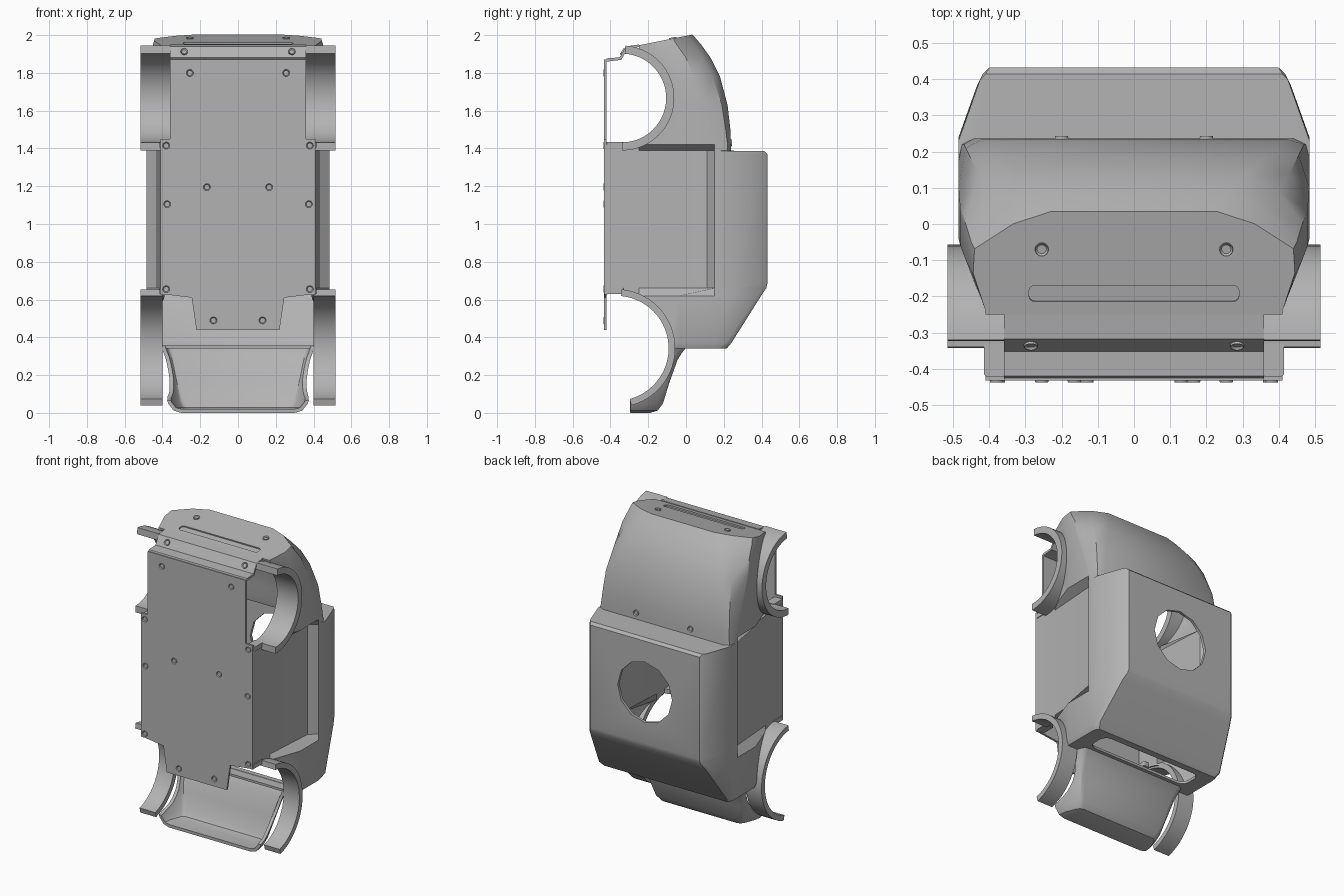
import bpy, bmesh, math
from mathutils import Vector, Matrix

if "Cube" in bpy.data.objects:
    bpy.data.objects.remove(bpy.data.objects["Cube"], do_unlink=True)

grey = bpy.data.materials.new("body_grey")
grey.use_nodes = True
grey.diffuse_color = (0.45, 0.45, 0.45, 1)
grey.node_tree.nodes["Principled BSDF"].inputs["Base Color"].default_value = (0.45, 0.45, 0.45, 1)


def finish(bm, name, normals=True):
    if normals:
        bmesh.ops.recalc_face_normals(bm, faces=bm.faces)
    mesh = bpy.data.meshes.new(name)
    bm.to_mesh(mesh)
    bm.free()
    mesh.materials.append(grey)
    ob = bpy.data.objects.new(name, mesh)
    bpy.context.collection.objects.link(ob)
    return ob


def bake(ob):
    deps = bpy.context.evaluated_depsgraph_get()
    mesh = bpy.data.meshes.new_from_object(ob.evaluated_get(deps))
    ob.modifiers.clear()
    ob.data = mesh


def smooth(ob, angle=32):
    bpy.ops.object.select_all(action="DESELECT")
    ob.select_set(True)
    bpy.context.view_layer.objects.active = ob
    bpy.ops.object.shade_smooth_by_angle(angle=math.radians(angle))


def cut(ob, cutter):
    mod = ob.modifiers.new("cut", "BOOLEAN")
    mod.operation, mod.solver, mod.object = "DIFFERENCE", "EXACT", cutter
    bpy.context.view_layer.update()
    bake(ob)
    bpy.data.objects.remove(cutter, do_unlink=True)


def loft(rings):
    """Closed solid through (z, right-hand points) sections, mirrored in x."""
    bm = bmesh.new()
    loops = []
    for z, half in rings:
        pts = half + [(-x, y) for x, y in reversed(half)]
        loops.append([bm.verts.new((x, y, z)) for x, y in pts])
    for a, b in zip(loops, loops[1:]):
        for i in range(len(a)):
            j = (i + 1) % len(a)
            bm.faces.new((a[i], a[j], b[j], b[i]))
    bm.faces.new(loops[0])
    bm.faces.new(loops[-1])
    bmesh.ops.recalc_face_normals(bm, faces=bm.faces)
    return bm


def shell(bm, name, opened):
    """Remove the faces chosen by the rule and give the rest thickness."""
    bm.normal_update()
    bmesh.ops.delete(bm, geom=[f for f in bm.faces if opened(f)], context="FACES")
    ob = finish(bm, name, False)
    mod = ob.modifiers.new("wall", "SOLIDIFY")
    mod.thickness, mod.offset = 0.02, -1
    bpy.context.view_layer.update()
    bake(ob)
    return ob


def rod(name, radius, depth, centre, axis, sides=48):
    bm = bmesh.new()
    rot = Vector((0, 0, 1)).rotation_difference(Vector(axis)).to_matrix().to_4x4()
    bmesh.ops.create_cone(bm, cap_ends=True, segments=sides, radius1=radius, radius2=radius,
                          depth=depth, matrix=Matrix.Translation(centre) @ rot)
    return finish(bm, name)


def round_slot(name, size, centre, radius, tilt=0):
    """Box with rounded corners in plan."""
    bm = bmesh.new()
    bmesh.ops.create_cube(bm, size=1)
    bmesh.ops.scale(bm, vec=size, verts=bm.verts)
    upright = [e for e in bm.edges if abs(e.verts[0].co.z - e.verts[1].co.z) > 0.001]
    bmesh.ops.bevel(bm, geom=upright, offset=radius, segments=4, affect="EDGES", profile=0.5)
    bmesh.ops.transform(bm, verts=bm.verts,
                        matrix=Matrix.Translation(centre) @ Matrix.Rotation(tilt, 4, "X"))
    return finish(bm, name)


def prism(name, pts, place, shift):
    """Extrude an outline; place maps outline points into space."""
    bm = bmesh.new()
    face = bm.faces.new([bm.verts.new(place(*p)) for p in pts])
    ext = bmesh.ops.extrude_face_region(bm, geom=[face])
    bmesh.ops.translate(bm, vec=shift, verts=[v for v in ext["geom"] if isinstance(v, bmesh.types.BMVert)])
    return finish(bm, name)


# wheel centres (y, z)
UP, LOW = (-0.34, 1.667), (-0.37, 0.342)

# Main body: z, base y, side x, side y, width, shoulder y, corner x, corner y, roof x, roof y
rows = [
    (.34, -.43, .47, -.04, .47, .17, .465, .20, .45, .215),
    (.37, -.43, .485, -.04, .485, .21, .48, .23, .47, .24),
    (.62, -.43, .485, -.04, .485, .24, .435, .38, .42, .398),
    (.66, -.43, .435, .11, .485, .24, .418, .415, .405, .425),
    (.69, -.43, .435, .11, .485, .24, .418, .415, .40, .432),
    (1.37, -.43, .435, .11, .485, .24, .418, .415, .40, .432),
    (1.386, -.43, .435, .11, .485, .23, .425, .40, .41, .415),
    (1.388, -.43, .435, .11, .485, .18, .475, .22, .44, .237),
    (1.42, -.43, .485, -.04, .485, .17, .47, .22, .43, .237),
    (1.5, -.25, .485, -.04, .485, .14, .465, .21, .42, .235),
    (1.63, -.25, .485, -.04, .485, .10, .455, .19, .40, .22),
    (1.78, -.25, .48, -.06, .48, .04, .43, .14, .35, .18),
    (1.88, -.25, .465, -.1, .465, 0, .40, .09, .30, .13),
    (1.95, -.25, .45, -.13, .45, -.05, .36, .04, .26, .08),
    (2.02, -.25, .43, -.15, .43, -.09, .32, -.02, .22, .02),
]
rings = [(z, [(.41, b), (.41, max(-.25, b + .01)), (sx, sy), (w, min(.15, ys - .01)),
              (w, ys), (cx, cy), (tx, t)])
         for z, b, sx, sy, w, ys, cx, cy, tx, t in rows]
bm = loft(rings)
res = bmesh.ops.bisect_plane(bm, geom=bm.verts[:] + bm.edges[:] + bm.faces[:], clear_outer=True,
                             plane_co=(0, .02, 2), plane_no=(0, -.2, 1))
bmesh.ops.holes_fill(bm, edges=[e for e in bm.edges if e.is_boundary], sides=0)
bmesh.ops.recalc_face_normals(bm, faces=bm.faces)
body = shell(bm, "body_shell", lambda f: f.normal.y < -.3 and f.calc_center_median().y < -.2
             and abs(f.calc_center_median().x) < .01)
cut(body, rod("cutter", .26, 1.4, (0, *UP), (1, 0, 0)))
cut(body, rod("cutter", .29, 1.4, (0, *LOW), (1, 0, 0)))
cut(body, rod("cutter", .2, .3, (0, .45, 1.03), (0, 1, 0), 12))
cut(body, round_slot("cutter", (.74, .15, .12), (0, .095, .34), .05))
tilt = math.atan(.2)
cut(body, round_slot("cutter", (.58, .045, .016), (0, -.192, 1.957), .015, tilt))
smooth(body)

# Tail pan: z, top half width, base half width, height
tail_rows = [(0, .26, .30, -.19), (.012, .29, .34, -.15), (.05, .31, .37, -.122),
             (.16, .335, .40, -.088), (.28, .36, .43, -.045), (.32, .37, .44, -.02), (.345, .375, .45, 0)]
rings = [(z, [(wb, -.295), (wb - .005, -.25), (wt + .015, t - .025), (wt, t - .006), (wt - .02, t)])
         for z, wt, wb, t in tail_rows]
tail = shell(loft(rings), "tail_pan", lambda f: f.normal.z > .9 or f.normal.y < -.5)
cut(tail, rod("cutter", .285, 1.4, (0, *LOW), (1, 0, 0)))
smooth(tail)


def arch(name, centre, r_in, r_out, start, end, x_in, side):
    """Curved wheel arch band."""
    n = 28
    angles = [math.radians(start + (end - start) * i / n) for i in range(n + 1)]
    bm = bmesh.new()
    loops = []
    for a in angles:
        loops.append([bm.verts.new((side * x, centre[0] + r * math.cos(a), centre[1] + r * math.sin(a)))
                      for x, r in ((x_in, r_in), (.515, r_in), (.515, r_out), (x_in, r_out))])
    for a, b in zip(loops, loops[1:]):
        for i in range(4):
            j = (i + 1) % 4
            bm.faces.new((a[i], a[j], b[j], b[i]))
    bm.faces.new(loops[0])
    bm.faces.new(loops[-1])
    smooth(finish(bm, name))


for side, word in ((1, "left"), (-1, "right")):
    arch("upper_arch_" + word, UP, .235, .278, -90, 86, .36, side)
    arch("lower_arch_" + word, LOW, .278, .313, -75, 84.5, .40, side)
    # Corner tabs holding the floor plate
    for z in (1.42, .645):
        round_slot("corner_tab_" + word, (.06, .09, .03), (side * .385, -.375, z), .008)

# Floor plate and its folded lip
half = [(.22, .44), (.245, .61), (.41, .63), (.41, 1.45), (.36, 1.45), (.36, 1.87)]
prism("floor_plate", half + [(-x, z) for x, z in reversed(half)],
      lambda x, z: (x, -.433, z), (0, .013, 0))
lip = [(-.433, 1.86), (-.42, 1.877), (-.352, 1.882), (-.318, 1.94), (-.25, 1.95),
       (-.25, 1.937), (-.31, 1.927), (-.343, 1.869), (-.42, 1.86)]
prism("folded_lip", lip, lambda y, z: (-.36, y, z), (.72, 0, 0))


def screw(pos, axis):
    """Socket-headed screw: a low disc with a hexagonal recess."""
    bm = bmesh.new()
    bmesh.ops.create_cone(bm, cap_ends=True, segments=18, radius1=.02, radius2=.018, depth=.012)
    top = max(bm.faces, key=lambda f: f.calc_center_median().z)
    bmesh.ops.inset_individual(bm, faces=[top], thickness=.008)
    bmesh.ops.translate(bm, vec=(0, 0, -.009), verts=top.verts)
    rot = Vector((0, 0, 1)).rotation_difference(Vector(axis)).to_matrix().to_4x4()
    bmesh.ops.transform(bm, matrix=Matrix.Translation(pos) @ rot, verts=bm.verts)
    finish(bm, "screw")


for s in (1, -1):
    for x, z in ((.255, 1.8), (.165, 1.195), (.13, .49), (.38, 1.415), (.375, 1.105), (.38, .655)):
        screw((s * x, -.432, z), (0, -1, 0))
    screw((s * .285, -.335, 1.912), (0, -.86, .5))
    screw((s * .255, -.07, 1.982), (0, -.2, 1))
    screw((s * .2, .237, 1.43), (0, 1, 0))
